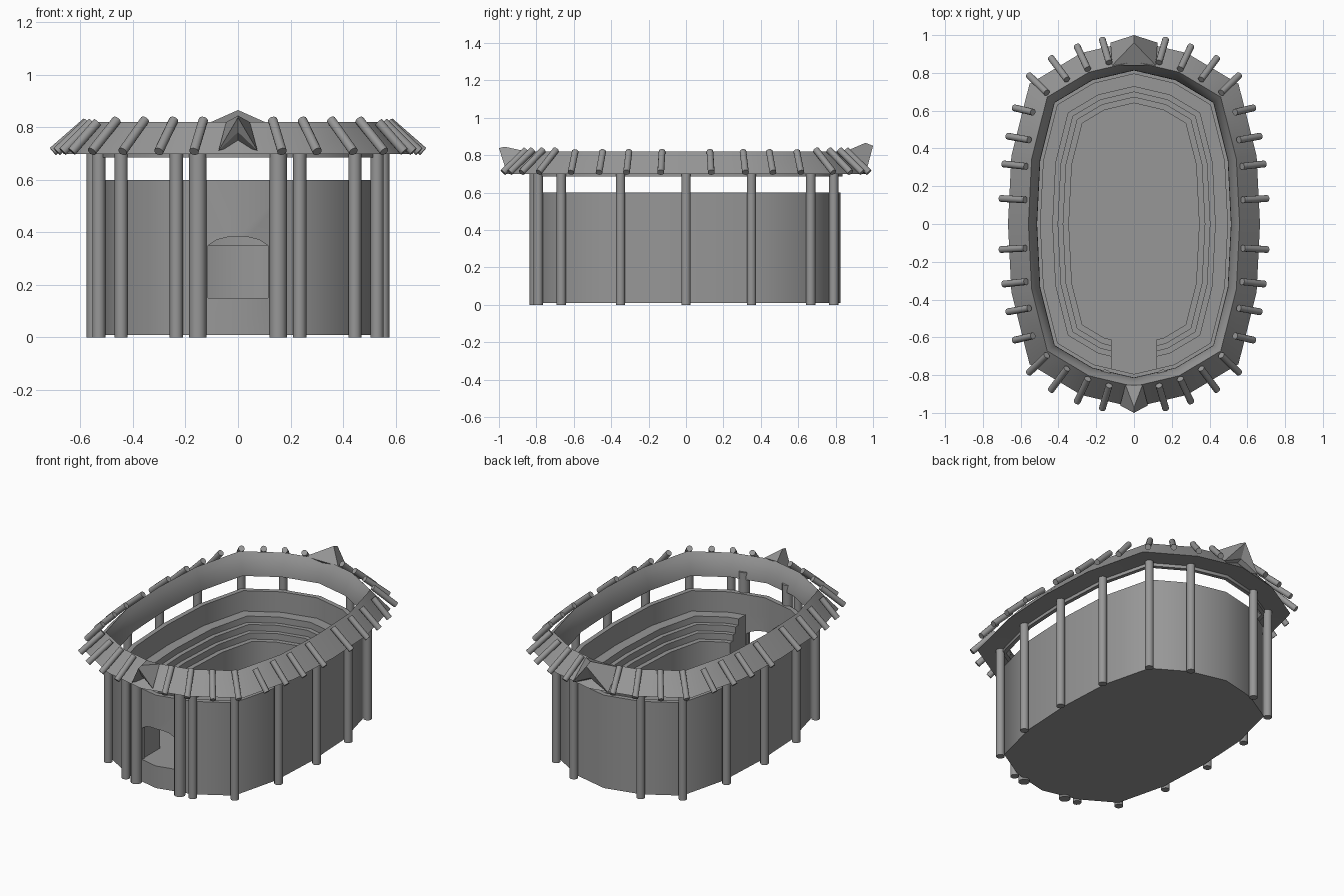
import bpy, bmesh, math
from mathutils import Vector

if "Cube" in bpy.data.objects:
    bpy.data.objects.remove(bpy.data.objects["Cube"])

# Quarter outline of the wall, mirrored into a closed 16-sided plan
Q = [(.525, 0), (.508, .34), (.43, .65), (.225, .772), (0, .825)]
PLAN = (Q + [(-x, y) for x, y in Q[-2::-1]]
        + [(-x, -y) for x, y in Q[1:]] + [(x, -y) for x, y in Q[-2:0:-1]])

# Dark grey timber
GREY = bpy.data.materials.new("dark_grey")
GREY.diffuse_color = (.31, .31, .31, 1)
GREY.use_nodes = True
GREY.node_tree.nodes["Principled BSDF"].inputs["Base Color"].default_value = GREY.diffuse_color


def finish(name, bm, smooth=True):
    bmesh.ops.recalc_face_normals(bm, faces=bm.faces)
    me = bpy.data.meshes.new(name)
    bm.to_mesh(me)
    bm.free()
    me.materials.append(GREY)
    ob = bpy.data.objects.new(name, me)
    bpy.context.collection.objects.link(ob)
    if smooth:
        smooth_shade(ob)
    return ob


def smooth_shade(ob):
    bpy.ops.object.select_all(action='DESELECT')
    ob.select_set(True)
    bpy.context.view_layer.objects.active = ob
    bpy.ops.object.shade_smooth_by_angle(angle=math.radians(50))


def offset_plan(d):
    """Plan outline moved outward by d, with mitred corners."""
    out, n = [], len(PLAN)
    for i in range(n):
        a, b, c = (Vector(PLAN[(i + k) % n]) for k in (-1, 0, 1))
        e1, e2 = (b - a).normalized(), (c - b).normalized()
        n1, n2 = Vector((e1.y, -e1.x)), Vector((e2.y, -e2.x))
        m = (n1 + n2).normalized()
        out.append(b + m * d / m.dot(n1))
    return out


def sweep(name, profile, closed, smooth=True):
    """Carry an (offset, height) profile around the plan."""
    bm = bmesh.new()
    rings = [[bm.verts.new((p.x, p.y, z)) for p in offset_plan(d)] for d, z in profile]
    pairs = list(zip(rings, rings[1:]))
    if closed:
        pairs.append((rings[-1], rings[0]))
    else:
        bm.faces.new(rings[0])
        bm.faces.new(rings[-1])
    for r, s in pairs:
        for i in range(len(r)):
            j = (i + 1) % len(r)
            bm.faces.new((r[i], r[j], s[j], s[i]))
    return finish(name, bm, smooth)


def prism(name, pts, move):
    """Extrude a flat 3D polygon along a vector."""
    bm = bmesh.new()
    f = bm.faces.new([bm.verts.new(p) for p in pts])
    r = bmesh.ops.extrude_face_region(bm, geom=[f])
    bmesh.ops.translate(bm, vec=move,
                        verts=[v for v in r['geom'] if isinstance(v, bmesh.types.BMVert)])
    return finish(name, bm, False)


def log(name, a, b, r, sides=12):
    a, b = Vector(a), Vector(b)
    bm = bmesh.new()
    bmesh.ops.create_cone(bm, cap_ends=True, segments=sides, radius1=r, radius2=r,
                          depth=(b - a).length)
    bm.transform((b - a).to_track_quat('Z', 'Y').to_matrix().to_4x4())
    bmesh.ops.translate(bm, vec=(a + b) / 2, verts=bm.verts)
    return finish(name, bm)


# Arena wall with the stepped seating and sunken floor
arena = sweep("arena_wall_and_steps", [
    (0, .01), (0, .6), (-.03, .6), (-.03, .47), (-.095, .47), (-.095, .43),
    (-.123, .43), (-.123, .39), (-.15, .39), (-.15, .35), (-.18, .35), (-.18, .15)],
    False, False)

# Arched door, and passage through the steps up to the wall's inner face
arch = [(-.115, .15), (.115, .15), (.115, .35), (.08, .372), (.04, .382), (0, .385),
        (-.04, .382), (-.08, .372), (-.115, .35)]
door = prism("door_cutter", [(x, -1, z) for x, z in arch], (0, .3, 0))
inner = offset_plan(-.029)
mid, side = inner[12], inner[13]
y_side = mid.y + (side.y - mid.y) * .12 / side.x
passage = prism("passage_cutter", [(-.12, -.5, .15), (-.12, y_side, .15), (0, mid.y, .15),
                                   (.12, y_side, .15), (.12, -.5, .15)], (0, 0, .322))
bpy.context.view_layer.objects.active = arena
for cutter in (door, passage):
    mod = arena.modifiers.new("cut", 'BOOLEAN')
    mod.operation, mod.solver, mod.object = 'DIFFERENCE', 'EXACT', cutter
    bpy.ops.object.modifier_apply(modifier=mod.name)
    bpy.data.objects.remove(cutter)
smooth_shade(arena)

# Ring roof: sloped outside, flared inner face, beam over the posts
sweep("ring_roof", [(.142, .698), (.034, .82), (.015, .79), (0, .75), (-.01, .71),
                    (-.012, .685), (.012, .685), (.012, .705)], True)

# Posts
posts = [(x * s, y * t) for x, y in ((.53, .35), (.445, .667), (.235, .79))
         for s in (1, -1) for t in (1, -1)] + [(.552, 0), (-.552, 0)]
for x, y in posts:
    log("wall_post", (x, y, 0), (x, y, .71), .025)
for s in (1, -1):
    log("door_post", (.153 * s, -.803, 0), (.153 * s, -.803, .73), .033)

# Rafter logs lying on the roof: inner x, y, outer x, y
RAFTERS = [(.132, .855, .168, .978), (.245, .82, .302, .942), (.355, .765, .44, .88),
           (.462, .695, .557, .788), (.535, .592, .633, .615), (.555, .445, .668, .465),
           (.572, .305, .69, .318), (.577, .128, .705, .135)]
for x0, y0, x1, y1 in RAFTERS:
    top = .828 if y0 > .65 else .82
    for s in (1, -1):
        for t in (1, -1):
            log("roof_rafter", (x0 * s, y0 * t, top), (x1 * s, y1 * t, .708), .018)


# Pointed gables at both ends, notched underneath
def gable(name, side, peak, tip, back, eave, notch):
    bm = bmesh.new()
    v = {k: bm.verts.new((p[0], p[1] * side, p[2])) for k, p in {
        'p': (0, *peak), 't': (0, *tip), 'n': (0, *notch),
        'bl': (-back[0], *back[1:]), 'br': back, 'el': (-eave[0], *eave[1:]), 'er': eave,
        'u': (0, .89, .73)}.items()}
    for f in (('p', 'bl', 'br'), ('p', 't', 'el', 'bl'), ('p', 'br', 'er', 't'),
              ('t', 'n', 'el'), ('t', 'er', 'n'), ('n', 'u', 'el'), ('n', 'er', 'u'),
              ('el', 'u', 'bl'), ('er', 'br', 'u'), ('bl', 'u', 'br')):
        bm.faces.new([v[k] for k in f])
    finish(name, bm, False)


gable("front_gable", -1, (.97, .845), (1, .838), (.045, .852, .82), (.074, .96, .712), (.97, .782))
gable("back_gable", 1, (.96, .866), (1, .85), (.115, .84, .815), (.125, .96, .70), (.96, .76))
